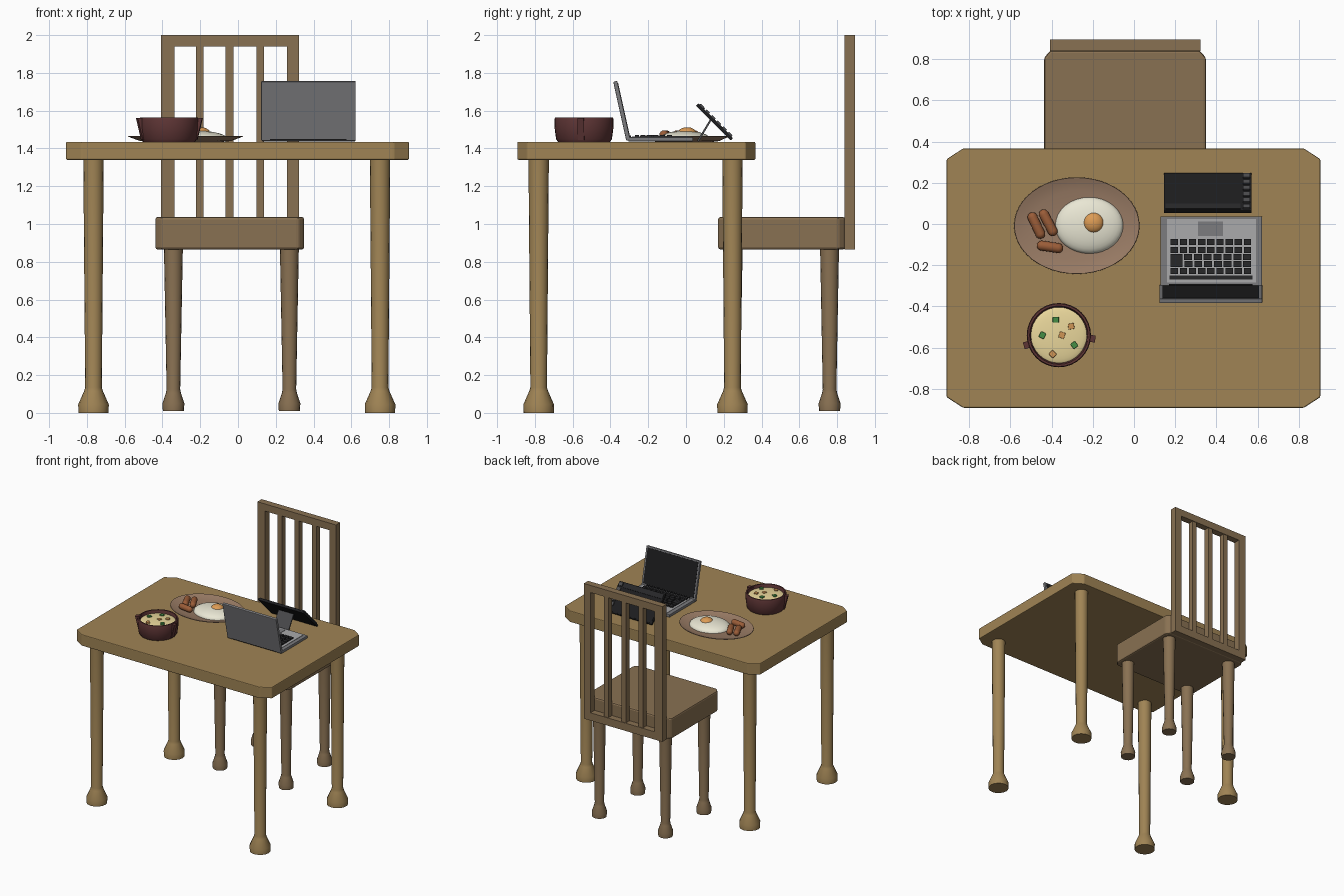
import bpy, bmesh, math
from mathutils import Matrix, Vector

if "Cube" in bpy.data.objects:
    bpy.data.objects.remove(bpy.data.objects["Cube"])


def mat(name, r, g, b):
    m = bpy.data.materials.new(name)
    m.diffuse_color = (r, g, b, 1)
    m.use_nodes = True
    m.node_tree.nodes["Principled BSDF"].inputs["Base Color"].default_value = m.diffuse_color
    return m


OAK = mat("oak", 0.35, 0.23, 0.09)
WALNUT = mat("walnut", 0.25, 0.165, 0.085)
CLAY = mat("clay", 0.11, 0.035, 0.035)
PLATE = mat("plate_brown", 0.32, 0.2, 0.13)
WHITE = mat("egg_white", 0.82, 0.8, 0.66)
YOLK = mat("yolk_orange", 0.72, 0.33, 0.09)
MEAT = mat("sausage_brown", 0.33, 0.11, 0.04)
SOUP = mat("soup_yellow", 0.82, 0.68, 0.33)
GREEN = mat("herb_green", 0.06, 0.27, 0.06)
CARROT = mat("crouton_orange", 0.62, 0.3, 0.09)
BLACK = mat("black", 0.012, 0.012, 0.013)
KEY = mat("key_dark", 0.02, 0.02, 0.022)
GREY = mat("case_grey", 0.2, 0.2, 0.21)
SILVER = mat("silver", 0.4, 0.4, 0.41)
STAND = mat("stand_grey", 0.07, 0.07, 0.075)


def finish(name, bm, m, smooth=True, bevel=0, matrix=None):
    bmesh.ops.recalc_face_normals(bm, faces=bm.faces[:])
    me = bpy.data.meshes.new(name)
    bm.to_mesh(me)
    bm.free()
    me.materials.append(m)
    ob = bpy.data.objects.new(name, me)
    bpy.context.collection.objects.link(ob)
    if matrix:
        ob.matrix_world = matrix
    if bevel:
        mod = ob.modifiers.new("bevel", 'BEVEL')
        mod.width, mod.segments = bevel, 2
    if smooth:
        bpy.ops.object.select_all(action='DESELECT')
        ob.select_set(True)
        bpy.context.view_layer.objects.active = ob
        bpy.ops.object.shade_smooth_by_angle(angle=math.radians(35))
    return ob


def boxes(name, specs, m, bevel=0, matrix=None):
    """One object from boxes given as (x0, x1, y0, y1, z0, z1)."""
    bm = bmesh.new()
    for x0, x1, y0, y1, z0, z1 in specs:
        mx = Matrix.Translation(((x0 + x1) / 2, (y0 + y1) / 2, (z0 + z1) / 2)) @ \
            Matrix.Diagonal((x1 - x0, y1 - y0, z1 - z0, 1))
        bmesh.ops.create_cube(bm, size=1, matrix=mx)
    return finish(name, bm, m, False, bevel, matrix)


def slab(name, x0, x1, y0, y1, z0, z1, cx, cy, m, bevel):
    """Box with chamfered vertical corners."""
    pts = [(x0 + cx, y0), (x1 - cx, y0), (x1, y0 + cy), (x1, y1 - cy),
           (x1 - cx, y1), (x0 + cx, y1), (x0, y1 - cy), (x0, y0 + cy)]
    bm = bmesh.new()
    f = bm.faces.new([bm.verts.new((x, y, z0)) for x, y in pts])
    new = bmesh.ops.extrude_face_region(bm, geom=[f], use_keep_orig=True)["geom"]
    bmesh.ops.translate(bm, vec=(0, 0, z1 - z0),
                        verts=[v for v in new if isinstance(v, bmesh.types.BMVert)])
    return finish(name, bm, m, False, bevel)


def lathe(name, profile, m, matrix, n=32):
    """Spin (radius, z) points around z."""
    bm = bmesh.new()
    vs = [bm.verts.new((r, 0, z)) for r, z in profile]
    es = [bm.edges.new(p) for p in zip(vs, vs[1:])]
    bmesh.ops.spin(bm, geom=vs + es, axis=(0, 0, 1), cent=(0, 0, 0),
                   steps=n, angle=math.tau, use_duplicate=False)
    bmesh.ops.remove_doubles(bm, verts=bm.verts[:], dist=1e-5)
    return finish(name, bm, m, True, 0, matrix)


def dome(r, h, n=8):
    return [(r * math.cos(i * math.pi / 2 / n), h * math.sin(i * math.pi / 2 / n))
            for i in range(n + 1)]


T = Matrix.Translation


def rotx(d):
    return Matrix.Rotation(math.radians(d), 4, 'X')


# table
slab("table_top", -0.91, 0.905, -0.893, 0.367, 1.34, 1.435, 0.08, 0.052, OAK, 0.006)
LEG = [(0, 0), (0.08, 0), (0.081, 0.045), (0.05, 0.115), (0.044, 0.135), (0.054, 1.345), (0, 1.345)]
for side, x in (("left", -0.765), ("right", 0.752)):
    for end, y in (("front", -0.78), ("back", 0.246)):
        lathe(f"table_leg_{end}_{side}", LEG, OAK, T((x, y, 0)), 16)

# chair
slab("seat", -0.437, 0.35, 0.17, 0.842, 0.865, 1.037, 0.03, 0.035, WALNUT, 0.012)
y0, y1 = 0.84, 0.896
boxes("chair_back", [(-0.408, -0.337, y0, y1, 0.865, 2), (0.26, 0.322, y0, y1, 0.865, 2),
                     (-0.337, 0.26, y0, y1, 1.94, 2), (-0.337, 0.26, y0, y1, 0.865, 0.93)] +
      [(x - 0.02, x + 0.02, y0 + 0.005, y1 - 0.005, 0.93, 1.94) for x in (-0.203, -0.045, 0.118)], WALNUT)
CLEG = [(0, 0.01), (0.056, 0.01), (0.058, 0.05), (0.04, 0.105), (0.036, 0.125), (0.05, 0.87), (0, 0.87)]
for side, x in (("left", -0.342), ("right", 0.272)):
    for end, y in (("front", 0.25), ("back", 0.76)):
        lathe(f"chair_leg_{end}_{side}", CLEG, WALNUT, T((x, y, 0)), 16)

# plate with egg and sausages
lathe("plate", [(0, 0), (0.2, 0), (0.24, 0.004), (0.305, 0.028), (0.303, 0.032), (0.28, 0.026),
                (0.22, 0.012), (0, 0.012)], PLATE,
      T((-0.278, -0.008, 1.435)) @ Matrix.Diagonal((1, 0.77, 1, 1)), 48)
lathe("egg_white", [(0, 0)] + dome(0.165, 0.047), WHITE,
      T((-0.217, -0.007, 1.447)) @ Matrix.Diagonal((1, 0.83, 1, 1)))
lathe("egg_yolk", dome(0.05, 0.032), YOLK, T((-0.197, 0.006, 1.48)), 24)
for i, (ax, ay, bx, by) in enumerate([(-0.493, 0.033, -0.455, -0.048), (-0.438, 0.047, -0.395, -0.035),
                                      (-0.448, -0.105, -0.368, -0.117)]):
    d = Vector((bx - ax, by - ay, 0))
    cap = dome(0.024, 0.024, 5)
    prof = [(r, -z) for r, z in reversed(cap)] + [(r, z + d.length) for r, z in cap]
    lathe(f"sausage_{i + 1}", prof, MEAT,
          T((ax, ay, 1.472)) @ d.to_track_quat('Z', 'Y').to_matrix().to_4x4(), 16)

# soup bowl
bowl = Vector((-0.365, -0.54, 1.435))
lathe("bowl", [(0, 0), (0.138, 0), (0.148, 0.015), (0.155, 0.07), (0.156, 0.12), (0.152, 0.13),
               (0.142, 0.13), (0.138, 0.115), (0.13, 0.08), (0, 0.08)], CLAY, T(bowl))
lathe("soup", [(r, z + 0.1) for r, z in dome(0.14, 0.02)], SOUP, T(bowl))
for side, a in (("left", 197), ("right", -6)):
    h = boxes(f"bowl_handle_{side}", [(0.135, 0.178, -0.017, 0.017, 0.01, 0.125)], CLAY, 0,
              T(bowl) @ Matrix.Rotation(math.radians(a), 4, 'Z'))
    for v in h.data.vertices:
        if v.co.z < 0.05 and v.co.x > 0.15:
            v.co.x = 0.15
for i, (x, y, m) in enumerate([(-0.38, -0.465, GREEN), (-0.445, -0.54, GREEN), (-0.29, -0.588, GREEN),
                               (-0.305, -0.497, CARROT), (-0.35, -0.54, CARROT), (-0.395, -0.632, CARROT)]):
    boxes(f"soup_bit_{i + 1}", [(-0.015, 0.015, -0.014, 0.014, -0.012, 0.012)], m, 0.003,
          T((x, y, 1.549)) @ Matrix.Rotation(i * 1.1, 4, 'Z'))

# laptop, opening towards the chair
boxes("laptop_base", [(0.128, 0.622, -0.305, 0.037, 1.437, 1.46)], GREY, 0.004)
boxes("keyboard_panel", [(0.16, 0.592, -0.285, 0.025, 1.455, 1.463)], SILVER)
boxes("touchpad", [(0.31, 0.432, -0.058, 0.012, 1.458, 1.465)], GREY)
keys = []
for row, y in enumerate((-0.087, -0.126, -0.16, -0.194, -0.228)):
    start = 0.178 + (0.065, 0.0, 0.065, 0.02, 0.0)[row] * (row > 0)
    n = max(7, round((0.578 - start) / 0.045))
    p = (0.578 - start) / n
    keys += [(start + i * p, start + i * p + p - 0.009, y - 0.014, y + 0.014, 1.46, 1.472) for i in range(n)]
keys.append((0.178, 0.235, -0.21, -0.18 + 0.034, 1.46, 1.471))
keys.append((0.172, 0.575, -0.27, -0.25, 1.46, 1.47))
boxes("laptop_keys", keys, KEY)
lid = T((0.373, -0.34, 1.599)) @ rotx(12.5)
boxes("laptop_lid", [(-0.25, 0.25, -0.011, 0.011, -0.16, 0.16)], GREY, 0.004, lid)
boxes("laptop_screen", [(-0.235, 0.235, 0.008, 0.013, -0.135, 0.148)], BLACK, 0, lid)
boxes("laptop_hinge", [(0.17, 0.575, -0.318, -0.292, 1.445, 1.468)], BLACK)

# tilted tablet on a stand
tab = T((0.358, 0.152, 1.542)) @ rotx(-45)
boxes("tablet", [(-0.213, 0.213, -0.13, 0.13, -0.011, 0.007)], BLACK, 0.003, tab)
boxes("tablet_screen", [(-0.205, 0.16, -0.075, 0.122, 0.005, 0.009)], BLACK, 0, tab)
boxes("tablet_top_bar", [(-0.205, 0.16, -0.122, -0.085, 0.005, 0.012)], KEY, 0, tab)
boxes("tablet_buttons", [(0.172, 0.205, y - 0.013, y + 0.013, 0.005, 0.016)
                         for y in (-0.105 + 0.042 * i for i in range(6))], STAND, 0, tab)
boxes("tablet_stand", [(-0.07, 0.07, -0.005, 0.005, -0.066, 0.066)], STAND, 0,
      T((0.358, 0.097, 1.495)) @ rotx(-31))
